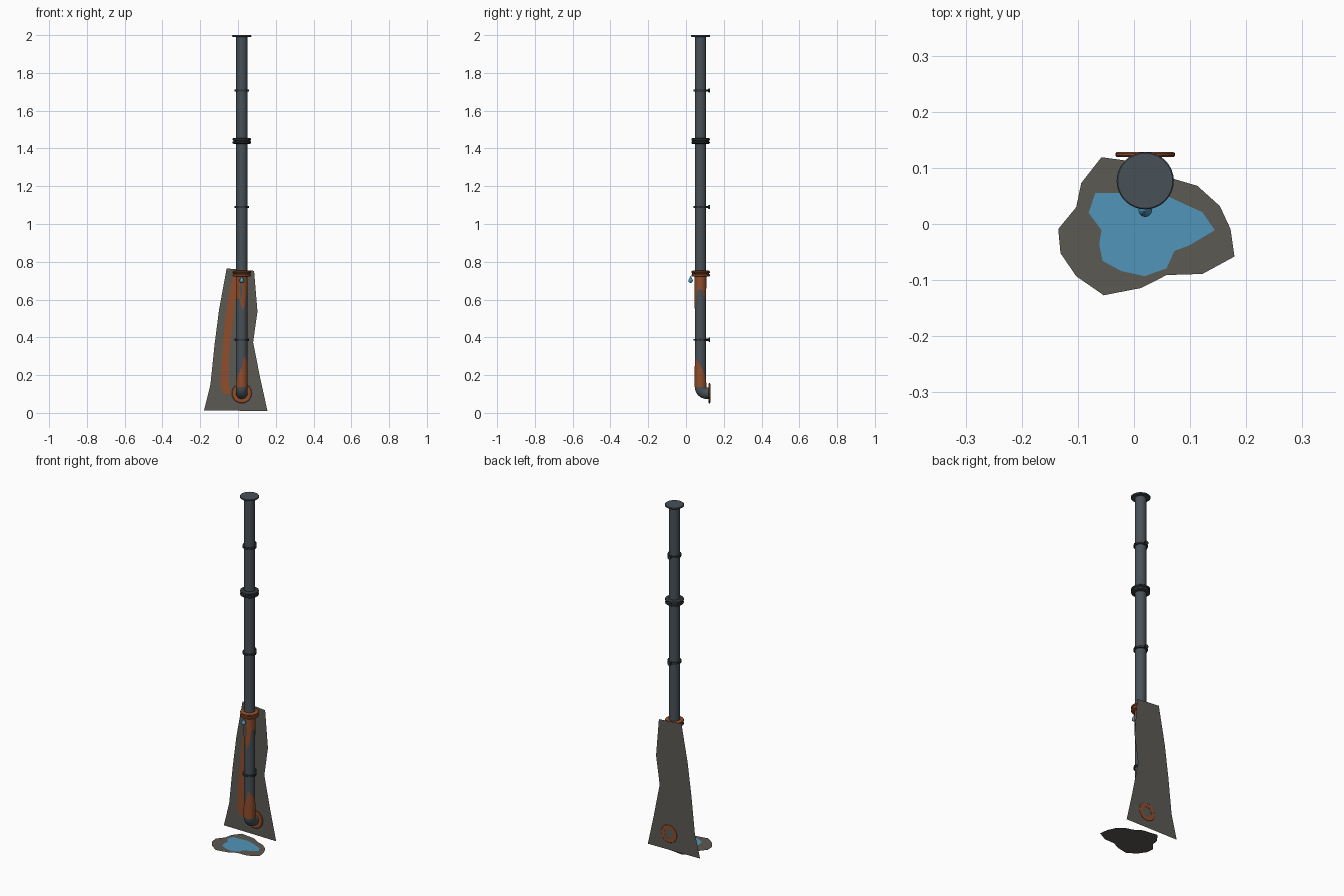
import bpy, bmesh, math
from mathutils import Vector

if "Cube" in bpy.data.objects:
    bpy.data.objects.remove(bpy.data.objects["Cube"])

PX, PY = 0.02, 0.077      # pipe axis
WALL = 0.1275             # wall plane


def material(name, rgb):
    m = bpy.data.materials.new(name)
    m.diffuse_color = (*rgb, 1)
    m.use_nodes = True
    m.node_tree.nodes["Principled BSDF"].inputs["Base Color"].default_value = m.diffuse_color
    return m


STEEL = material("steel", (0.065, 0.082, 0.095))
DARK = material("dark_steel", (0.03, 0.038, 0.044))
RUST = material("rust", (0.28, 0.075, 0.025))
STAIN = material("damp_stain", (0.107, 0.1, 0.088))
WATER = material("water", (0.08, 0.30, 0.48))


def make(name, verts, faces, mat, smooth=True, fix=True):
    me = bpy.data.meshes.new(name)
    me.from_pydata(verts, [], faces)
    if fix:
        bm = bmesh.new()
        bm.from_mesh(me)
        bmesh.ops.remove_doubles(bm, verts=bm.verts, dist=1e-5)
        bmesh.ops.recalc_face_normals(bm, faces=bm.faces)
        bm.to_mesh(me)
        bm.free()
    ob = bpy.data.objects.new(name, me)
    bpy.context.collection.objects.link(ob)
    me.materials.append(mat)
    if smooth:
        bpy.ops.object.select_all(action='DESELECT')
        ob.select_set(True)
        bpy.context.view_layer.objects.active = ob
        bpy.ops.object.shade_smooth_by_angle(angle=math.radians(35))
    return ob


def lathe(name, profile, mat, centre=(PX, PY, 0), n=32, along_y=False, closed=False):
    """Spin (radius, height) points about z, or about y."""
    verts, faces, k = [], [], len(profile)
    for i in range(n):
        a = 2 * math.pi * i / n
        for r, h in profile:
            p = (r * math.cos(a), r * math.sin(a), h)
            if along_y:
                p = (p[0], p[2], p[1])
            verts.append(Vector(centre) + Vector(p))
        for j in range(k if closed else k - 1):
            b, c = i * k, (i + 1) % n * k
            faces.append((b + j, c + j, c + (j + 1) % k, b + (j + 1) % k))
    return make(name, verts, faces, mat)


def box(name, lo, hi, mat):
    v = [(x, y, z) for x in (lo[0], hi[0]) for y in (lo[1], hi[1]) for z in (lo[2], hi[2])]
    f = [(0, 1, 3, 2), (4, 6, 7, 5), (0, 4, 5, 1), (2, 3, 7, 6), (0, 2, 6, 4), (1, 5, 7, 3)]
    return make(name, v, f, mat, False)


def patch(name, keys, mat, r):
    """Ragged skin on the pipe; keys are (angle from front, low z, high z)."""
    verts, faces = [], []
    for (a0, l0, h0), (a1, l1, h1) in zip(keys, keys[1:]):
        steps = max(1, round((a1 - a0) / 8))
        for s in range(steps + (a1 == keys[-1][0])):
            t = s / steps
            a = math.radians(a0 + (a1 - a0) * t)
            x, y = PX + r * math.sin(a), PY - r * math.cos(a)
            verts += [(x, y, l0 + (l1 - l0) * t), (x, y, h0 + (h1 - h0) * t)]
    for i in range(0, len(verts) - 2, 2):
        faces.append((i, i + 2, i + 3, i + 1))
    return make(name, verts, faces, mat, fix=False)


# Straight pipe and top flange
lathe("pipe", [(0.03, 0.137), (0.03, 1.995)], STEEL)
lathe("top_flange", [(0, 1.99), (0.047, 1.99), (0.051, 1.993), (0.051, 1.998), (0.049, 2), (0, 2)], STEEL)

# Elbow swept into the wall
verts, faces, n = [], [], 32
path = [(0.11 - 0.033 * math.cos(t), 0.137 - 0.033 * math.sin(t), t)
        for t in [math.pi / 2 * i / 10 for i in range(11)]]
path.append((0.128, 0.104, math.pi / 2))
for y, z, t in path:
    for i in range(n):
        a = 2 * math.pi * i / n
        d = 0.0302 * math.cos(a)
        verts.append((PX + 0.0302 * math.sin(a), y - d * math.cos(t), z - d * math.sin(t)))
for s in range(len(path) - 1):
    for i in range(n):
        j = (i + 1) % n
        faces.append((s * n + i, s * n + j, s * n + n + j, s * n + n + i))
make("elbow", verts, faces, STEEL)

# Rusty ring where the elbow enters the wall
lathe("wall_ring", [(0.029, 0.119), (0.050, 0.119), (0.053, 0.122), (0.053, 0.126),
                    (0.050, 0.1285), (0.029, 0.1285)], RUST, (PX, 0, 0.104), along_y=True, closed=True)

# Pipe joints: two rounded collars with a groove
for name, z, mat in (("upper_joint", 1.44, DARK), ("lower_joint", 0.737, RUST)):
    half = [(0.03, -0.016), (0.043, -0.016), (0.049, -0.012), (0.049, -0.005), (0.045, -0.002)]
    prof = half + [(r, -h) for r, h in reversed(half)]
    lathe(name, [(r, z + h) for r, h in prof], mat)

# Clamps with stems and wall plates
for i, z in enumerate((1.707, 1.09, 0.387)):
    lathe(f"clamp_{i}", [(0.029, z - 0.005), (0.037, z - 0.005), (0.037, z + 0.005), (0.029, z + 0.005)], DARK)
    lathe(f"clamp_stem_{i}", [(0, 0.1), (0.006, 0.1), (0.006, 0.116), (0.011, 0.122), (0.011, 0.127), (0, 0.127)],
          DARK, (PX, 0, z), 16, True)
    for s in (-1, 1):
        x = PX + s * 0.033
        box(f"clamp_lug_{i}_{s}", (x - 0.005, PY - 0.006, z - 0.006), (x + 0.005, PY + 0.006, z + 0.006), DARK)

# Rust skins and a dark crack on the pipe
top = 0.727
patch("upper_rust", [(a, z, top) for a, z in (
    (-180, .68), (-90, .64), (-55, .61), (-20, .6), (10, .54), (30, .57), (60, .65),
    (100, .655), (140, .6), (180, .68))], RUST, 0.0308)
patch("lower_rust", [(a, 0.137, z) for a, z in (
    (-180, .15), (-70, .16), (-40, .2), (0, .24), (20, .3), (50, .28), (90, .25),
    (130, .2), (180, .15))], RUST, 0.0308)
patch("crack", [(-22, .66, .665), (-12, .605, .69), (-2, .60, .68), (8, .64, .645)], STEEL, 0.0316)

# Hanging water drop
lathe("water_drop", [(0, 0.688), (0.006, 0.6895), (0.0105, 0.694), (0.012, 0.700), (0.0105, 0.706),
                     (0.006, 0.714), (0.002, 0.722), (0, 0.727)], WATER, (PX, 0.0245, 0), 16)


def flat(name, pts, mat, place):
    return make(name, [place(*p) for p in pts], [tuple(range(len(pts)))], mat, False, False)


# Damp patch and rust streak on the wall
flat("wall_stain", [(-.06, .765), (-.18, .013), (.156, .01), (.119, .177), (.08, .373), (.103, .537), (.085, .752)][:1]
     + [(-.1, .548), (-.124, .362), (-.146, .15), (-.18, .013), (.156, .01), (.119, .177),
        (.08, .373), (.103, .537), (.085, .752)], STAIN, lambda x, z: (x, WALL, z))
flat("wall_rust_streak", [(-.025, .73), (-.05, .62), (-.07, .47), (-.085, .3), (-.093, .14), (-.075, .1), (-.04, .1),
                          (-.052, .2), (-.043, .35), (-.025, .5), (-.013, .6), (.01, .73)],
     RUST, lambda x, z: (x, WALL - 0.001, z))

# Damp ground patch and puddle
flat("ground_stain", [(-.058, .119), (-.094, .073), (-.103, .03), (-.135, -.009), (-.131, -.052), (-.103, -.093),
                      (-.054, -.127), (.013, -.114), (.058, -.091), (.122, -.089), (.179, -.058), (.172, -.009),
                      (.153, .032), (.113, .068), (.072, .08), (.03, .107)], STAIN, lambda x, y: (x, y, 0.0))
flat("puddle", [(-.069, .055), (-.081, .02), (-.058, -.011), (-.062, -.036), (-.056, -.066), (-.022, -.084),
                (.019, -.093), (.058, -.079), (.072, -.048), (.099, -.038), (.144, -.011), (.122, .021),
                (.063, .048), (.02, .06), (-.03, .055)], WATER, lambda x, y: (x, y, 0.0025))
